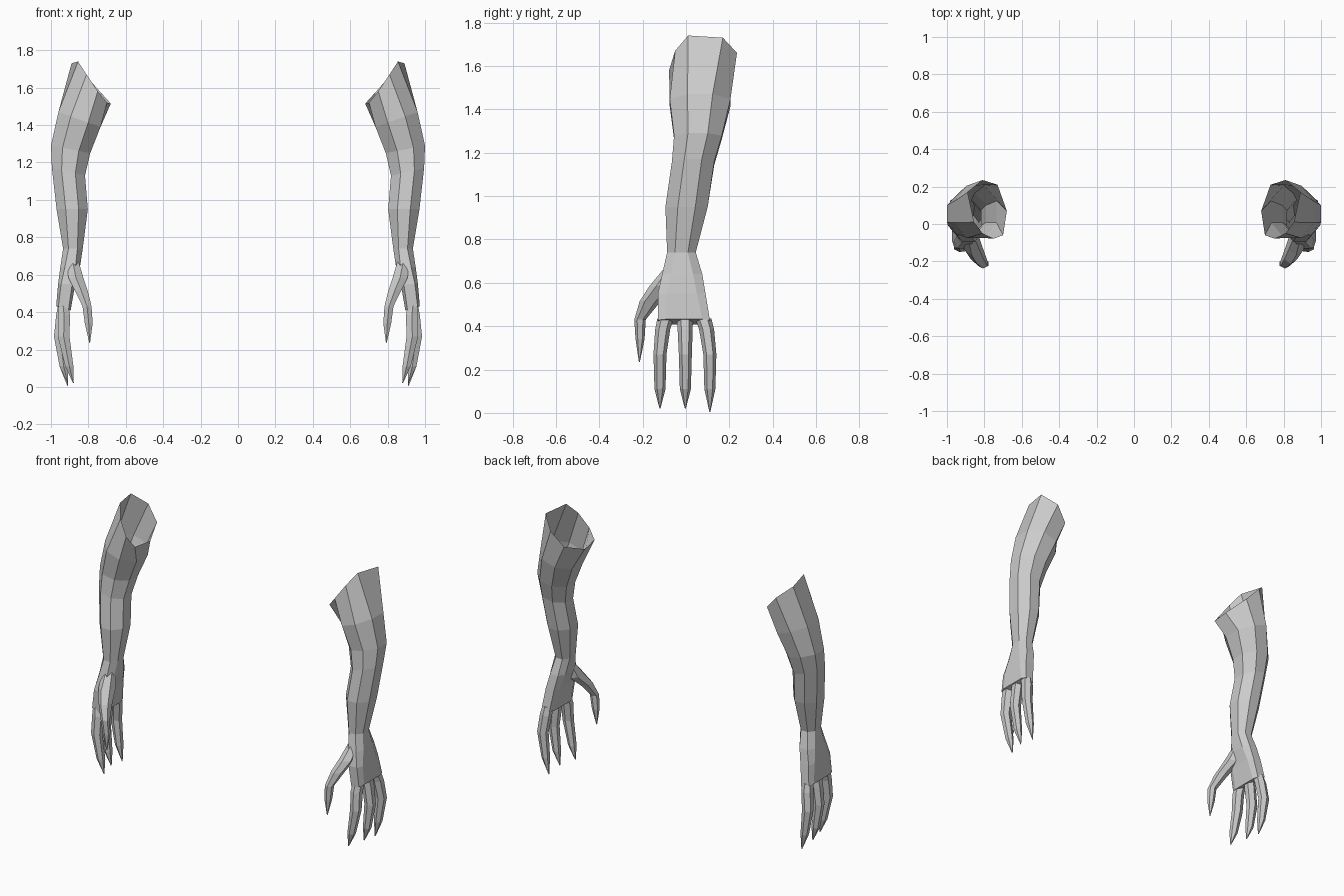
import bpy, bmesh
from math import cos, sin, pi, copysign

if "Cube" in bpy.data.objects:
    bpy.data.objects.remove(bpy.data.objects["Cube"])


def ring(cx, cy, z, rx, ry, n=8, p=1.0, tilt=0.0):
    """Cross-section with a flat side facing outwards; p < 1 squares it off."""
    k = cos(pi / n) ** p
    pts = []
    for i in range(n):
        a = pi / n - 2 * pi * i / n
        u = copysign(abs(cos(a)) ** p, cos(a)) / k
        v = copysign(abs(sin(a)) ** p, sin(a)) / k
        pts.append((cx + rx * u, cy + ry * v, z + tilt * u))
    return pts


def loft(name, rings, cap_top=True):
    """Skin a list of rings and mirror the part to the other side."""
    bm = bmesh.new()
    rows = [[bm.verts.new(c) for c in r] for r in rings]
    n = len(rows[0])
    for a, b in zip(rows, rows[1:]):
        for i in range(n):
            j = (i + 1) % n
            bm.faces.new((a[i], a[j], b[j], b[i]))
    bm.faces.new(rows[-1])
    if cap_top:
        bm.faces.new(rows[0])
    bmesh.ops.recalc_face_normals(bm, faces=bm.faces)
    mesh = bpy.data.meshes.new(name)
    bm.to_mesh(mesh)
    bm.free()
    ob = bpy.data.objects.new(name, mesh)
    bpy.context.collection.objects.link(ob)
    ob.modifiers.new("Mirror", 'MIRROR').use_mirror_merge = False
    return ob


# Arm and palm: open slanted shoulder edge, then sections down to the knuckles
shoulder = [(.89, .17, 1.73), (.855, .01, 1.74), (.81, -.05, 1.67), (.75, -.078, 1.58),
            (.70, -.06, 1.52), (.68, .07, 1.515), (.73, .21, 1.57), (.81, .235, 1.66)]
# inner x, outer x, front y, back y, z, squareness, tilt
sections = [
    (.735, .96, -.075, .205, 1.43, 1.0, .04),
    (.79, 1.0, -.055, .165, 1.27, 1.0, .02),
    (.818, .995, -.065, .13, 1.15, 1.0, .02),
    (.803, .97, -.095, .10, .95, 1.0, 0),
    (.83, .935, -.087, .045, .74, .9, 0),
    (.845, .95, -.11, .075, .64, .7, 0),
    (.87, .962, -.13, .09, .55, .5, 0),
    (.895, .972, -.128, .11, .42, .4, .012),
]
arm_rings = [shoulder]
for x0, x1, y0, y1, z, p, tilt in sections:
    arm_rings.append(ring((x0 + x1) / 2, (y0 + y1) / 2, z,
                          (x1 - x0) / 2, (y1 - y0) / 2, 8, p, tilt))
loft("arm", arm_rings, cap_top=False)

# Three clawed fingers: slightly bent six-sided tubes
fingers = [("front_finger", -.095, -.12, -.03, .02),
           ("middle_finger", -.005, -.003, 0, .02),
           ("back_finger", .08, .11, 0, .005)]
for name, root_y, y, dx, tip in fingers:
    mid = (root_y + y) / 2
    loft(name, [
        ring(.935, root_y, .435, .028, .032, 6),
        ring(.94 + dx / 3, mid, .385, .032, .03, 6),
        ring(.953 + dx * .7, y, .27, .031, .026, 6),
        ring(.932 + dx, y, .11, .022, .022, 6),
        ring(.91 + dx, y, tip, .002, .002, 6),
    ])

# Thumb: broad root merging into the palm, curving forward and down
loft("thumb", [
    ring(.885, -.055, .68, .03, .03, 6),
    ring(.867, -.105, .585, .04, .055, 6),
    ring(.838, -.165, .515, .034, .042, 6),
    ring(.807, -.212, .43, .024, .023, 6),
    ring(.798, -.212, .34, .021, .018, 6),
    ring(.793, -.215, .235, .002, .002, 6),
])
